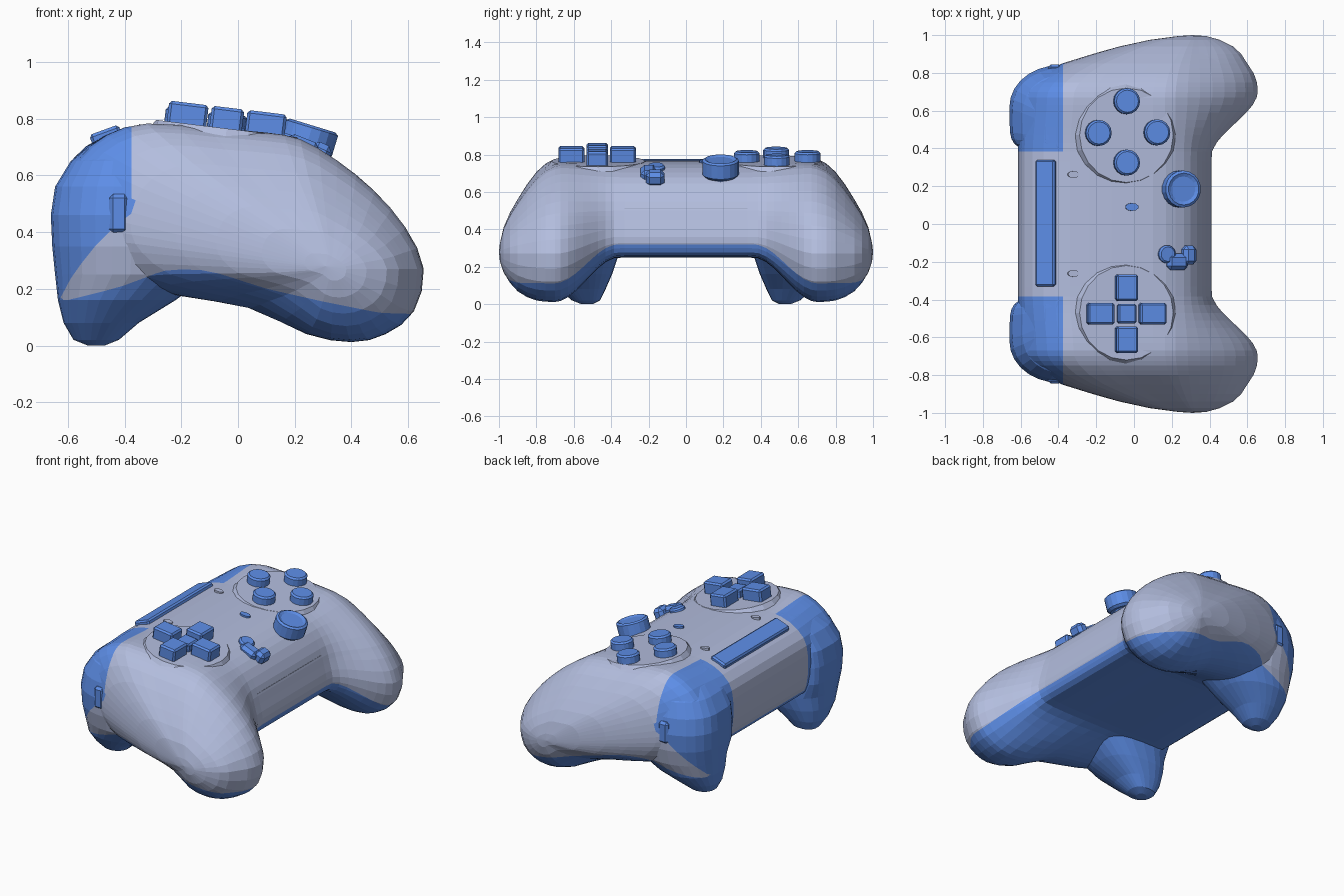
import bpy, bmesh, math
from mathutils import Vector, Matrix

if "Cube" in bpy.data.objects:
    bpy.data.objects.remove(bpy.data.objects["Cube"])


def material(name, rgb):
    m = bpy.data.materials.new(name)
    m.diffuse_color = (*rgb, 1)
    m.use_nodes = True
    m.node_tree.nodes["Principled BSDF"].inputs["Base Color"].default_value = m.diffuse_color
    return m


GREY = material("pale_grey", (0.45, 0.51, 0.73))
BLUE = material("blue", (0.11, 0.27, 0.80))


def finish(name, bm, mats, bevel=0):
    bmesh.ops.recalc_face_normals(bm, faces=bm.faces)
    me = bpy.data.meshes.new(name)
    bm.to_mesh(me)
    bm.free()
    for m in mats:
        me.materials.append(m)
    ob = bpy.data.objects.new(name, me)
    bpy.context.collection.objects.link(ob)
    if bevel:
        mod = ob.modifiers.new("bevel", 'BEVEL')
        mod.width, mod.segments = bevel, 1
    return ob


def smooth(a, b, v):
    t = min(max((v - a) / (b - a), 0), 1)
    return t * t * (3 - 2 * t)


def interp(table, v):
    """Piecewise linear lookup; the first column is the key."""
    if v <= table[0][0]:
        return table[0][1:]
    for p, q in zip(table, table[1:]):
        if v <= q[0]:
            t = (v - p[0]) / (q[0] - p[0])
            return [a + (b - a) * t for a, b in zip(p[1:], q[1:])]
    return table[-1][1:]


# Colour borders: lower shell line, slanted trigger line, trigger front
SHELL = [(-.62, .155), (-.4, .21), (-.25, .27), (-.1, .265), (.1, .2), (.3, .155), (.5, .115), (.66, .11)]
SLANT = [(-.63, .16), (-.58, .255), (-.5, .355), (-.43, .425), (-.37, .47)]


def shell(v):
    return v.z - (.32 + (interp(SHELL, v.x)[0] - .32) * smooth(.36, .70, abs(v.y)))


def slant(v):
    return v.z - interp(SLANT, v.x)[0]


def trigger_front(v):
    return v.x + .375


def paint(bm):
    for field in (shell, slant, trigger_front):
        new = []
        for e in list(bm.edges):
            a, b = field(e.verts[0].co), field(e.verts[1].co)
            if a * b < 0:
                fac = min(max(a / (a - b), .02), .98)
                new.append(bmesh.utils.edge_split(e, e.verts[0], fac)[1])
        bmesh.ops.connect_verts(bm, verts=new)
    for f in bm.faces:
        c = f.calc_center_median()
        trig = trigger_front(c) < 0 and slant(c) > 0 and abs(c.y) > .384
        f.material_index = int(shell(c) < 0 or trig)


def loft(rings):
    bm = bmesh.new()
    vs = [[bm.verts.new(p) for p in r] for r in rings]
    n = len(vs[0])
    for r, s in zip(vs, vs[1:]):
        for i in range(n):
            j = (i + 1) % n
            bm.faces.new((r[i], r[j], s[j], s[i]))
    caps = [bm.faces.new(vs[0]), bm.faces.new(vs[-1])]
    bmesh.ops.poke(bm, faces=caps)
    return bm


# Body: middle profile and grip profile (x, z), blended and shrunk along y
MIDDLE = [(-.58, .30), (-.61, .42), (-.61, .56), (-.58, .66), (-.48, .735), (-.34, .765), (-.12, .765),
          (.1, .747), (.22, .705), (.30, .645), (.36, .55), (.39, .45), (.41, .36), (.40, .30), (.36, .26),
          (.22, .25), (.05, .25), (-.15, .25), (-.35, .25), (-.5, .26)]
GRIP = [(-.56, .34), (-.61, .43), (-.61, .54), (-.56, .66), (-.46, .745), (-.32, .785), (-.1, .768),
        (.1, .752), (.22, .73), (.35, .655), (.48, .55), (.59, .42), (.655, .27), (.62, .12), (.52, .04),
        (.40, .012), (.24, .04), (.04, .13), (-.20, .172), (-.43, .235)]
# y, then scale to the left, right, top and bottom of the grip end
SHRINK = [(.62, 1, 1, 1, 1), (.67, 1, 1, .995, 1), (.71, .99, 1, .975, 1), (.755, .945, .985, .925, .995),
          (.80, .87, .93, .84, .97), (.85, .75, .83, .71, .90), (.90, .58, .73, .56, .78), (.94, .43, .60, .43, .61),
          (.975, .26, .38, .28, .39), (.995, .1, .16, .11, .16)]


def section(y):
    w = smooth(.36, .70, abs(y))
    sl, sr, st, sb = interp(SHRINK, abs(y))
    pts = []
    for (a, b), (c, d) in zip(MIDDLE, GRIP):
        x, z = a + (c - a) * w, b + (d - b) * w
        # The widest line of the side climbs towards the triggers
        ridge = .27 + .2 * max(.33 - x, 0)
        low = sb + (st - sb) * smooth(.35, -.2, x)
        flat = .27 + .2 * max(.33 - x, 0) * sl
        k = st if z > ridge else low
        pts.append(Vector((.33 + (x - .33) * (sl if x < .33 else sr), y, flat + (z - ridge) * k)))
    out = []
    n = len(pts)
    for i in range(n):
        p0, p1, p2, p3 = (pts[(i + k) % n] for k in (-1, 0, 1, 2))
        out += [p1, (9 * (p1 + p2) - p0 - p3) / 16]
    return out


half = [.12, .33, .385, .43, .47, .51, .55, .59, .63, .67, .70, .725, .75, .775, .80, .825, .85, .875, .90, .92,
        .94, .96, .975, .987, .995]
body = loft([section(y) for y in [-v for v in reversed(half)] + half])
for v in body.verts:
    if len(v.link_faces) > 6:
        v.co.y = math.copysign(1, v.co.y)
paint(body)
finish("body", body, (GREY, BLUE))

# Triggers with their legs: z, x back, x centre, x front, y inner, y outer
TRIGGER = [(0, -.53, -.5, -.47, .50, .56), (.02, -.58, -.5, -.42, .46, .61), (.08, -.615, -.48, -.35, .43, .68),
           (.16, -.635, -.44, -.22, .395, .76), (.25, -.645, -.38, -.10, .365, .81),
           (.35, -.655, -.375, -.2, .385, .835), (.46, -.66, -.375, -.25, .385, .843),
           (.56, -.645, -.375, -.25, .385, .825), (.65, -.59, -.375, -.27, .385, .79),
           (.70, -.53, -.375, -.27, .385, .74), (.74, -.47, -.375, -.29, .385, .67),
           (.758, -.41, -.375, -.32, .40, .55)]


def trigger_ring(row, side):
    z, x0, xc, x1, y0, y1 = row
    yc, ry = (y0 + y1) / 2, (y1 - y0) / 2
    ring = []
    for i in range(28):
        a = math.tau * i / 28
        c, s = math.cos(a), math.sin(a)
        n = (5 if z > .3 else 2.6) if s < 0 else 2.1
        u = math.copysign(abs(c) ** (2 / n), c)
        v = math.copysign(abs(s) ** (2 / n), s)
        ring.append((xc + u * (x1 - xc if u > 0 else xc - x0), side * (yc + v * ry), z))
    return ring


def box(name, loc, size, tilt=0, mat=BLUE, bevel=.01):
    bm = bmesh.new()
    bmesh.ops.create_cube(bm, size=1, matrix=Matrix.Diagonal((*size, 1)))
    ob = finish(name, bm, (mat,), bevel)
    ob.location, ob.rotation_euler.y = loc, math.radians(tilt)


def disc(name, loc, r, depth, tilt=7, mat=BLUE, bevel=.01, sides=16, r_base=None, stretch=1, dish=0):
    """Cylinder whose top centre sits at loc."""
    bm = bmesh.new()
    bmesh.ops.create_cone(bm, cap_ends=True, segments=sides, radius1=r_base or r, radius2=r, depth=depth,
                          matrix=Matrix.Translation((0, 0, -depth / 2)))
    if dish:
        top = max(bm.faces, key=lambda f: f.calc_center_median().z)
        bmesh.ops.inset_region(bm, faces=[top], thickness=r * .32)
        bmesh.ops.translate(bm, verts=top.verts, vec=(0, 0, -dish))
    bmesh.ops.scale(bm, vec=(stretch, 1, 1), verts=bm.verts)
    ob = finish(name, bm, (mat,), bevel)
    ob.location, ob.rotation_euler.y = loc, math.radians(tilt)


def face_z(x):
    return .759 - .12 * (x + .04)


for side, label in ((-1, "left"), (1, "right")):
    bm = loft([trigger_ring(r, side) for r in TRIGGER])
    paint(bm)
    finish(label + "_trigger", bm, (GREY, BLUE))
    box(label + "_side_button", (-.42, side * .82, .465), (.07, .05, .14), bevel=.015)
    disc(label + "_face_pad", (-.04, side * .47, .765), .25, .05, mat=GREY, bevel=0, sides=20, r_base=.285)
    disc(label + "_small_light", (-.32, side * .262, .777), .018, .03, mat=GREY, bevel=0, sides=10, stretch=1.7)

# Round buttons
for i, (x, y) in enumerate(((-.04, .65), (-.19, .482), (.12, .485), (-.04, .325))):
    disc(f"round_button_{i}", (x + .005, y, face_z(x) + .058), .069, .09)

# Direction keys
for i, (dx, dy) in enumerate(((-1, 0), (1, 0), (0, -1), (0, 1))):
    x, y = -.04 + dx * .138, -.475 + dy * .138
    box(f"direction_key_{i}", (x, y, face_z(x) + .035), (.14 if dx else .115, .14 if dy else .115, .09), 7)
box("direction_centre", (-.04, -.475, .775), (.10, .105, .08), 7)

# Thumb stick and the small lumpy control beside it
disc("thumb_stick", (.265, .185, .782), .098, .105, tilt=17, bevel=.015, sides=18, dish=.015)
disc("thumb_stick_stem", (.245, .185, .71), .06, .08, tilt=17, bevel=0, sides=12)
disc("small_control_knob", (.18, -.16, .745), .05, .08, tilt=20, sides=10)
box("small_control_middle", (.225, -.20, .70), (.12, .085, .065), 22, bevel=.02)
box("small_control_front", (.288, -.165, .675), (.075, .10, .08), 25, bevel=.02)

# Rear bar, centre button and front seam
box("rear_bar", (-.465, .005, .737), (.11, .67, .05), -20)
disc("centre_button", (-.01, .09, .77), .021, .04, sides=10, stretch=1.7, bevel=0)
box("front_seam", (.368, 0, .51), (.012, .66, .008), mat=GREY, bevel=0)
